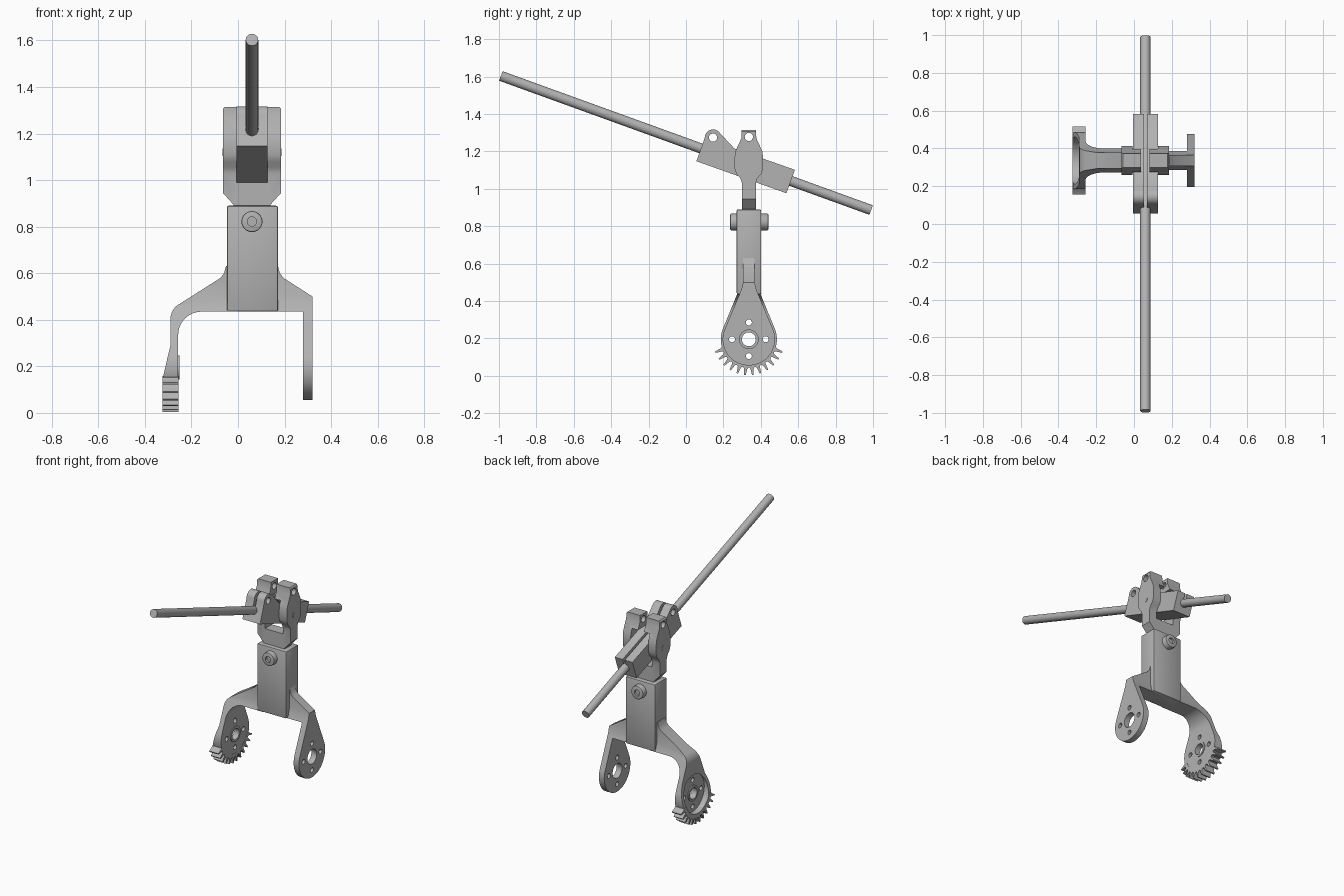
import bpy, bmesh
from math import cos, sin, radians, atan2
from mathutils import Vector

if "Cube" in bpy.data.objects:
    bpy.data.objects.remove(bpy.data.objects["Cube"])

grey = bpy.data.materials.new("plain grey")
grey.use_nodes = True
grey.diffuse_color = (0.45, 0.45, 0.45, 1)
grey.node_tree.nodes["Principled BSDF"].inputs["Base Color"].default_value = (0.45, 0.45, 0.45, 1)

CX, CY = 0.06, 0.336      # middle of the frame
PIVOT = Vector((CY, 1.12))
HUB = (CY, 0.195)
parts = []


def prism(name, pts, axis, a, b):
    """Extrude a (y,z) outline along x, or an (x,z) outline along y."""
    bm = bmesh.new()
    put = (lambda p, d: (d, p[0], p[1])) if axis == "x" else (lambda p, d: (p[0], d, p[1]))
    lo = [bm.verts.new(put(p, a)) for p in pts]
    hi = [bm.verts.new(put(p, b)) for p in pts]
    bm.faces.new(lo)
    bm.faces.new(hi[::-1])
    for i in range(len(pts)):
        j = (i + 1) % len(pts)
        bm.faces.new((lo[j], lo[i], hi[i], hi[j]))
    bmesh.ops.recalc_face_normals(bm, faces=bm.faces)
    mesh = bpy.data.meshes.new(name)
    bm.to_mesh(mesh)
    bm.free()
    mesh.materials.append(grey)
    ob = bpy.data.objects.new(name, mesh)
    bpy.context.scene.collection.objects.link(ob)
    parts.append(ob)
    return ob


def arc(c, r, start, end, n):
    return [(c[0] + r * cos(radians(start + (end - start) * i / n)),
             c[1] + r * sin(radians(start + (end - start) * i / n))) for i in range(n + 1)]


def disc(name, c, r, axis, a, b, n=32):
    return prism(name, arc(c, r, 0, 360, n)[:-1], axis, a, b)


def box(name, x, y, z):
    return prism(name, [(x[0], z[0]), (x[1], z[0]), (x[1], z[1]), (x[0], z[1])], "y", *y)


def apply_mods(ob):
    dg = bpy.context.evaluated_depsgraph_get()
    mesh = bpy.data.meshes.new_from_object(ob.evaluated_get(dg))
    ob.modifiers.clear()
    ob.data = mesh


def combine(ob, tool, op="DIFFERENCE"):
    m = ob.modifiers.new("combine", "BOOLEAN")
    m.operation, m.object, m.solver = op, tool, "EXACT"
    apply_mods(ob)
    parts.remove(tool)
    bpy.data.objects.remove(tool)


def bevel(ob, w, n=2):
    m = ob.modifiers.new("bevel", "BEVEL")
    m.width, m.segments, m.limit_method = w, n, "ANGLE"
    apply_mods(ob)


def mirrored(half, c):
    """Close an outline of (offset, z) points, listed top to bottom, about c."""
    return [(c + o, z) for o, z in half] + [(c - o, z) for o, z in reversed(half)]


# Long rod, tilted down towards the back
front_end, back_end = Vector((-0.99, 1.603)), Vector((0.99, 0.886))
along = (back_end - front_end).normalized()
up = Vector((-along.y, along.x))
rod = disc("long_rod", (0, 0), 0.027, "y", 0, (back_end - front_end).length, 24)
rod.location = (CX, front_end.x, front_end.y)
rod.rotation_euler = (atan2(along.y, along.x), 0, 0)


# Rod holder: slanted clamp with a rounded lug at its front
def tilt(u, v):
    return tuple(PIVOT + along * u + up * v)


lug = (-0.232, 0.079)
outline = [(-0.273, -0.07), (0.238, -0.067), (0.238, 0.066), (-0.105, 0.063)]
outline += arc(lug, 0.044, 55, 195, 14) + [(-0.273, 0.024)]
holder = prism("rod_holder", [tilt(*p) for p in outline], "x", CX - 0.066, CX + 0.066)
combine(holder, disc("cutter", tilt(*lug), 0.022, "x", -1, 1))
slit = [(-0.4, 0.02), (0.4, 0.02), (0.4, 0.2), (-0.4, 0.2)]
combine(holder, prism("cutter", [tilt(*p) for p in slit], "x", CX - 0.008, CX + 0.008))

# Upper fork: front outline crossed with side outline, then opened up
face = [(0.117, 1.315), (0.125, 1.305), (0.125, 0.945), (0.08, 0.895), (0.08, 0.85)]
cheek = [(0.038, 1.315), (0.04, 1.27), (0.072, 1.2), (0.077, 1.16), (0.077, 1.11),
         (0.067, 1.08), (0.045, 1.055), (0.037, 1.03), (0.037, 0.85)]
fork = prism("upper_fork", mirrored(face, CX), "y", 0, 0.7)
combine(fork, prism("tool", mirrored(cheek, CY), "x", -0.5, 0.5), "INTERSECT")
combine(fork, box("cutter", (CX - 0.067, CX + 0.067), (0, 0.7), (0.99, 1.225)))
combine(fork, box("cutter", (CX - 0.022, CX + 0.022), (0, 0.7), (1.2, 1.4)))
combine(fork, disc("cutter", (CY, 1.277), 0.022, "x", -1, 1))
disc("pivot_pin", tuple(PIVOT), 0.016, "x", CX - 0.127, CX + 0.127, 20)

# Sleeve that takes the fork stem
sleeve = box("sleeve", (CX - 0.108, CX + 0.112), (0.271, 0.402), (0.435, 0.89))
bevel(sleeve, 0.008)

# Cross bolt with hollow ends
bolt = disc("cross_bolt", (CX, 0.822), 0.045, "y", 0.236, 0.44)
bevel(bolt, 0.006)
for y0, y1 in ((0.2, 0.25), (0.426, 0.5)):
    combine(bolt, disc("cutter", (CX, 0.822), 0.02, "y", y0, y1))


# Legs: bent front outline crossed with a teardrop side outline
def leg(name, front, neck, radius, hole):
    ob = prism(name, front, "y", 0, 0.8)
    half = [(neck, 0.7), (neck, 0.5), (neck + 0.012, 0.455)]
    drop = [(CY - o, z) for o, z in half] + arc(HUB, radius, 160, 380, 44)
    drop += [(CY + o, z) for o, z in reversed(half)]
    combine(ob, prism("tool", drop, "x", -0.8, 0.8), "INTERSECT")
    combine(ob, disc("cutter", HUB, hole, "x", -1, 1))
    for c in arc(HUB, 0.09, 0, 270, 3):
        combine(ob, disc("cutter", c, 0.016, "x", -1, 1, 16))
    return ob


leg("left_leg", [(0.1, 0.435), (0.28, 0.435), (0.28, 0), (0.32, 0), (0.32, 0.5),
                 (0.195, 0.58), (0.18, 0.6), (0.172, 0.63), (0.1, 0.63)], 0.03, 0.14, 0.05)

inner = arc((-0.157, 0.335), 0.1, 90, 180, 10)
outer = arc((-0.22, 0.405), 0.07, 180, 122, 8)
right_leg = leg("right_leg", [(0, 0.435)] + inner + [(-0.257, 0), (-0.325, 0), (-0.325, 0.14),
                (-0.3, 0.25), (-0.29, 0.29)] + outer
                + [(-0.075, 0.58), (-0.06, 0.6), (-0.052, 0.63), (0, 0.63)], 0.043, 0.15, 0.037)
combine(right_leg, disc("cutter", HUB, 0.125, "x", -0.4, -0.285, 48))
hub_ring = disc("hub_ring", HUB, 0.052, "x", -0.292, -0.252)
combine(hub_ring, disc("cutter", HUB, 0.037, "x", -1, 1))

# Toothed sector under the right leg
teeth, first, last = 12, 201, 339
step = (last - first) / (teeth - 1)
gear = arc(HUB, 0.13, last + 5, first - 5, 40)
for i in range(teeth):
    mid = first + i * step
    for off, r in ((-5, 0.152), (-3.2, 0.158), (-1.2, 0.192), (1.2, 0.192), (3.2, 0.158), (5, 0.152)):
        gear += arc(HUB, r, mid + off, mid + off, 1)[:1]
prism("toothed_sector", gear, "x", -0.325, -0.256)

# Smooth the round surfaces and keep hard edges
bpy.ops.object.select_all(action="DESELECT")
for ob in parts:
    ob.select_set(True)
bpy.context.view_layer.objects.active = parts[0]
bpy.ops.object.shade_smooth_by_angle(angle=radians(30))
